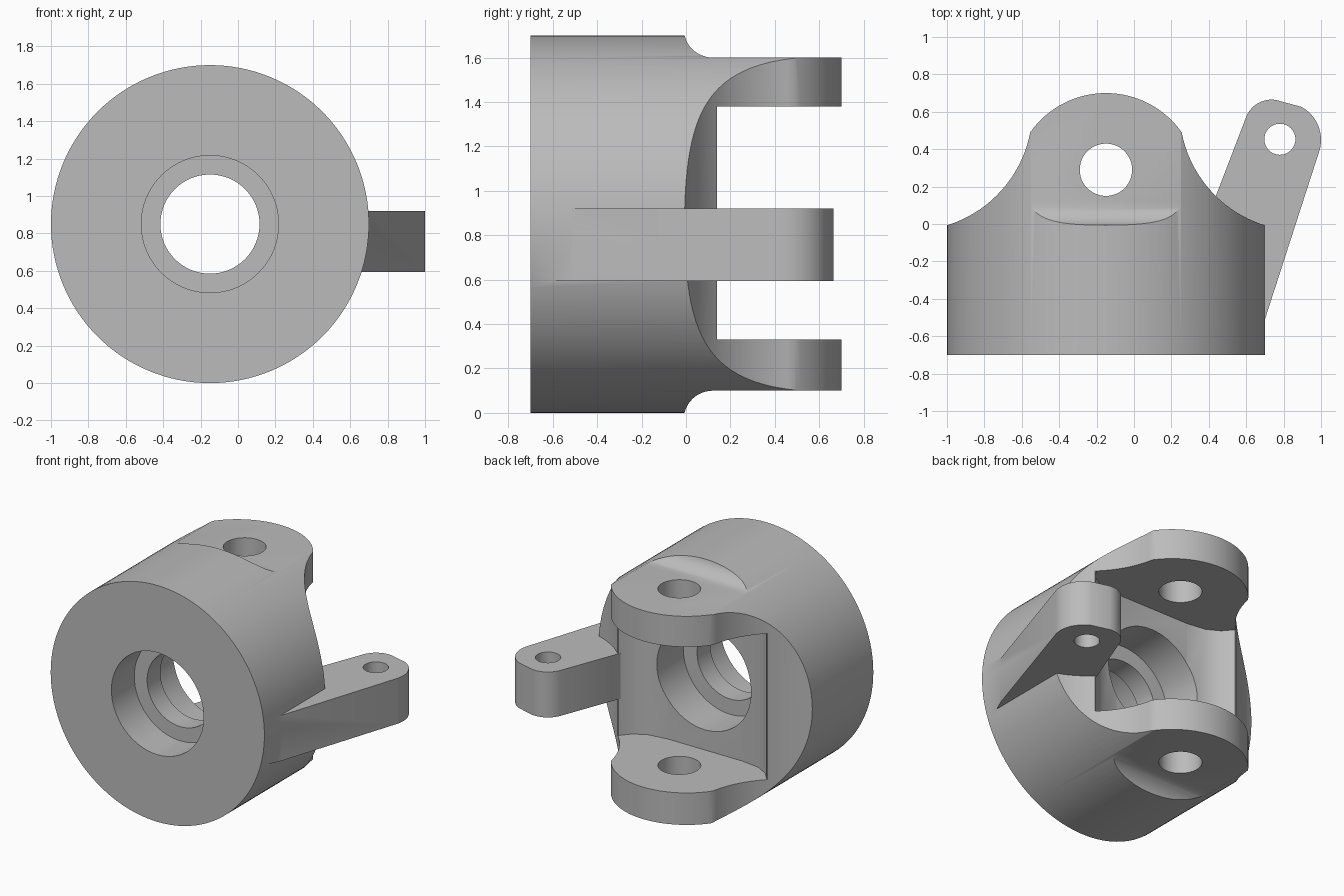
import bpy, bmesh, math
from mathutils import Vector

if "Cube" in bpy.data.objects:
    bpy.data.objects.remove(bpy.data.objects["Cube"], do_unlink=True)

CX, CZ, R = -0.15, 0.85, 0.85      # body axis and radius

metal = bpy.data.materials.new("plain grey metal")
metal.use_nodes = True
GREY = (0.5, 0.5, 0.5, 1)
metal.diffuse_color = GREY
metal.node_tree.nodes["Principled BSDF"].inputs["Base Color"].default_value = GREY


def prism(name, pts, axis, lo, hi):
    """Extrude a closed outline along an axis: z takes (x, y), y takes (x, z), x takes (y, z)."""
    place = {"z": lambda a, b, t: (a, b, t),
             "y": lambda a, b, t: (a, t, b),
             "x": lambda a, b, t: (t, a, b)}[axis]
    bm = bmesh.new()
    rings = [[bm.verts.new(place(a, b, t)) for a, b in pts] for t in (lo, hi)]
    for ring in rings:
        bm.faces.new(ring)
    for i in range(len(pts)):
        j = (i + 1) % len(pts)
        bm.faces.new((rings[0][i], rings[0][j], rings[1][j], rings[1][i]))
    bmesh.ops.recalc_face_normals(bm, faces=bm.faces)
    mesh = bpy.data.meshes.new(name)
    bm.to_mesh(mesh)
    bm.free()
    mesh.materials.append(metal)
    ob = bpy.data.objects.new(name, mesh)
    bpy.context.collection.objects.link(ob)
    return ob


def arc(cx, cy, r, a0, a1, n=24):
    """Points on an arc, angles in degrees, both ends included."""
    angles = [math.radians(a0 + (a1 - a0) * i / n) for i in range(n + 1)]
    return [(cx + r * math.cos(a), cy + r * math.sin(a)) for a in angles]


def circle(cx, cy, r, n=64):
    return arc(cx, cy, r, 0, 360, n)[:-1]


def arc_through(p, m, q, n=20):
    """Points on the arc from p to q that passes through m."""
    (ax, ay), (bx, by), (cx, cy) = p, m, q
    d = 2 * (ax * (by - cy) + bx * (cy - ay) + cx * (ay - by))
    a, b, c = ax * ax + ay * ay, bx * bx + by * by, cx * cx + cy * cy
    ux = (a * (by - cy) + b * (cy - ay) + c * (ay - by)) / d
    uy = (a * (cx - bx) + b * (ax - cx) + c * (bx - ax)) / d
    o = Vector((ux, uy))
    s, e = Vector(p) - o, Vector(q) - o
    start = math.atan2(s.y, s.x)
    sweep = (math.atan2(e.y, e.x) - start + math.pi) % (2 * math.pi) - math.pi
    return arc(ux, uy, s.length, math.degrees(start), math.degrees(start + sweep), n)


def combine(ob, tool, operation):
    mod = ob.modifiers.new(operation.lower(), "BOOLEAN")
    mod.operation, mod.object, mod.solver = operation, tool, "EXACT"
    bpy.context.view_layer.objects.active = ob
    bpy.ops.object.modifier_apply(modifier=mod.name)
    bpy.data.objects.remove(tool, do_unlink=True)


# Round body
body = prism("yoke_body", circle(CX, CZ, R, 128), "y", -0.7, 0.75)

# Plan outline: wide barrel, concave shoulders and rounded fork end
shoulder = arc_through((0.86, -0.01), (0.587, 0.15), (0.405, 0.49))
tip = arc_through((0.405, 0.49), (0, 0.7), (-0.405, 0.49), 32)[1:-1]
half = [(0.95, -0.8), (0.95, -0.01)] + shoulder
outline = half + tip + [(-u, y) for u, y in reversed(half)]
combine(body, prism("plan_outline", [(CX + u, y) for u, y in outline], "z", -0.1, 1.8),
        "INTERSECT")

# Slot between the lugs, with a shallow dished floor
floor = [(0.9, 0.14), (0.59, 0.14), (0.53, 0.07), (0.44, 0.02), (0.3, 0)]
slot = [(0.9, 0.9)] + floor
slot = slot + [(-u, y) for u, y in reversed(slot)]
combine(body, prism("slot", [(CX + u, y) for u, y in slot], "z", 0.33, 1.38), "DIFFERENCE")

# Flats on the outer faces of both lugs, with a rounded run-out
flat = arc(0.12, 1.73, 0.13, 180, 270, 12) + [(0.9, 1.6), (0.9, 1.9), (-0.01, 1.9)]
for name, pts in (("upper_flat", flat), ("lower_flat", [(y, 2 * CZ - z) for y, z in flat])):
    combine(body, prism(name, pts, "x", -1.2, 0.9), "DIFFERENCE")

# Steering arm
arm_pts = ([(0.66, -0.6), (0.7, -0.51)] + arc(0.8, 0.45, 0.2, -17, 62, 14)
           + arc(0.735, 0.52, 0.145, 80, 158, 12)
           + [(0.43, 0.13), (0.45, -0.3)])
combine(body, prism("steering_arm", arm_pts, "z", 0.593, 0.92), "UNION")

# Stepped bore: two wide seats with a narrower lip between
for r, lo, hi in ((0.367, -0.8, -0.44), (0.265, -0.5, -0.2), (0.375, -0.29, 0.3)):
    combine(body, prism("bore", circle(CX, CZ, r), "y", lo, hi), "DIFFERENCE")

# Pin holes through the lugs and the arm
for x, y, r in ((CX, 0.29, 0.14), (0.78, 0.453, 0.083)):
    combine(body, prism("pin_hole", circle(x, y, r, 48), "z", -0.1, 1.8), "DIFFERENCE")

bpy.ops.object.select_all(action="DESELECT")
body.select_set(True)
bpy.context.view_layer.objects.active = body
bpy.ops.object.shade_smooth_by_angle(angle=math.radians(30))
